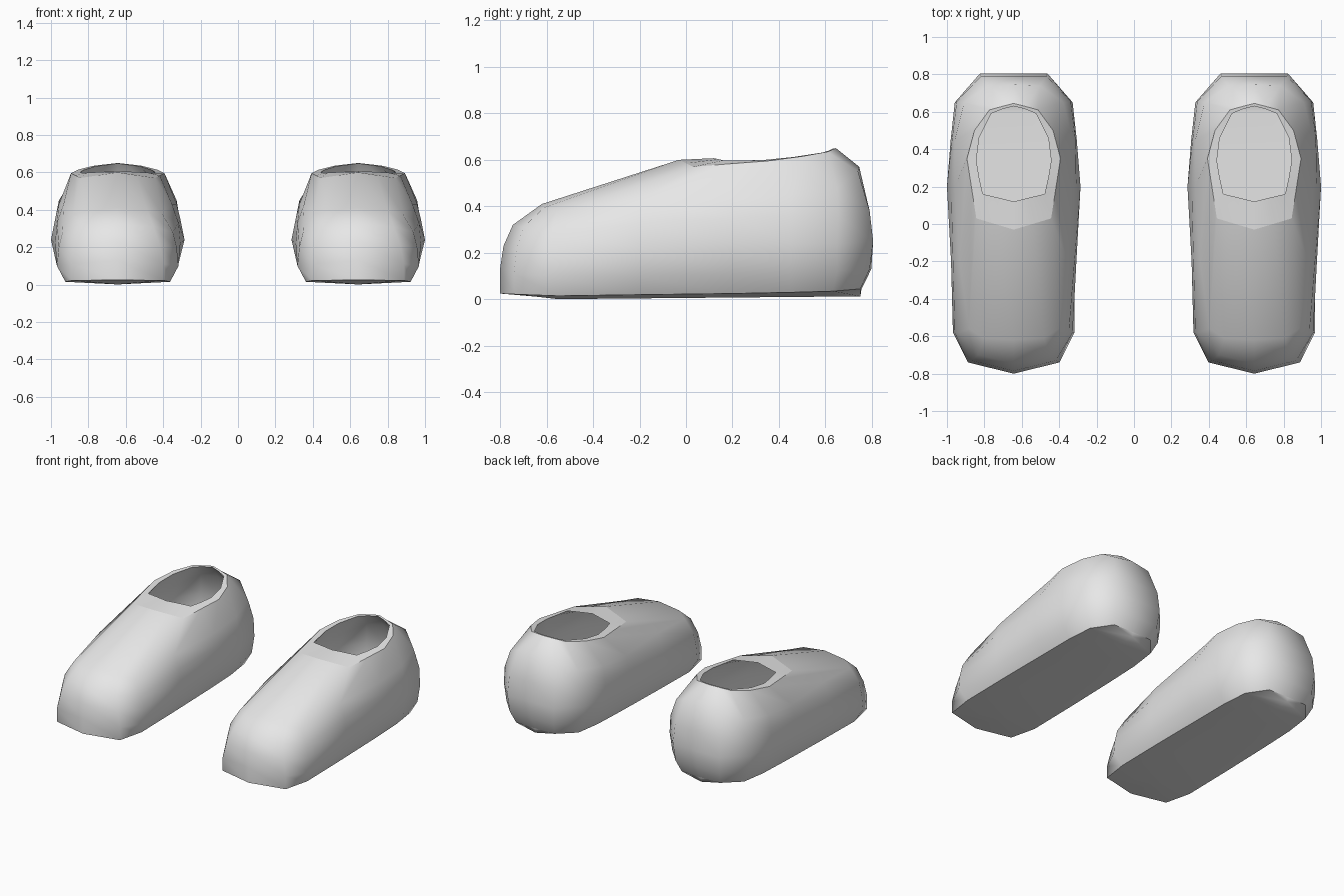
import bpy, bmesh
from mathutils import Vector

if "Cube" in bpy.data.objects:
    bpy.data.objects.remove(bpy.data.objects["Cube"])

# Half outlines, running from toe centre round one side to heel centre
inner_rim = [(0, .12, .607), (.08, .14, .603), (.165, .16, .598), (.185, .25, .597), (.20, .34, .60),
             (.185, .46, .612), (.12, .59, .632), (.06, .615, .64), (0, .63, .648)]
outer_rim = [(0, -.03, .60), (.10, 0, .585), (.20, .03, .57), (.225, .19, .583), (.25, .35, .595),
             (.21, .50, .615), (.13, .61, .635), (.065, .628, .643), (0, .645, .65)]
instep = [(0, -.62, .41), (.16, -.61, .395), (.24, -.56, .375), (.29, -.2, .43), (.315, .2, .43),
          (.315, .45, .45), (.265, .65, .48), (.14, .74, .55), (0, .745, .57)]
upper = [(0, -.745, .32), (.19, -.70, .31), (.295, -.58, .28), (.325, -.2, .33), (.335, .2, .35),
         (.33, .45, .36), (.305, .655, .36), (.175, .79, .38), (0, .79, .38)]
middle = [(0, -.785, .23), (.225, -.73, .21), (.315, -.58, .20), (.335, -.2, .22), (.357, .2, .24),
          (.337, .45, .24), (.315, .65, .24), (.18, .805, .25), (0, .805, .25)]
lower = [(0, -.80, .13), (.245, -.74, .11), (.325, -.58, .10), (.325, -.2, .10), (.325, .2, .11),
         (.32, .45, .11), (.295, .65, .12), (.17, .79, .13), (0, .797, .13)]
welt = [(0, -.80, .025), (.245, -.74, .022), (.28, -.55, .015), (.28, -.2, .02), (.275, .2, .025),
        (.27, .45, .03), (.25, .63, .035), (.15, .75, .045), (0, .755, .045)]

grey = bpy.data.materials.new("soft grey")
grey.diffuse_color = (.8, .8, .8, 1)
grey.use_nodes = True
grey.node_tree.nodes["Principled BSDF"].inputs["Base Color"].default_value = grey.diffuse_color


def lining(ring):
    """Shrink an outer ring slightly to line the inside."""
    c = Vector((0, 0, .30))
    return [c + (Vector(p) - c) * .94 for p in ring]


def add_ring(bm, half):
    """Full closed ring from a half outline."""
    pts = [Vector(p) for p in half]
    pts += [Vector((-p.x, p.y, p.z)) for p in pts[-2:0:-1]]
    return [bm.verts.new(p) for p in pts]


def cap(bm, ring, lift):
    """Close a ring with a shallow keel along its centre line."""
    n = len(ring)
    keel = {0: ring[0], n // 2: ring[n // 2]}
    for i in range(1, n // 2):
        y = ring[i].co.y if i > 1 else -.65
        z = .012 * (.65 + y) / 1.3 if i > 1 else .012
        keel[i] = bm.verts.new((0, y, z + lift))
    for i in range(n // 2):
        for a, b in ((ring[i], ring[i + 1]), (ring[-i], ring[-i - 1])):
            face = []
            for v in (a, b, keel[i + 1], keel[i]):
                if v not in face:
                    face.append(v)
            bm.faces.new(face)


def make_shoe(name, x):
    bm = bmesh.new()
    # Lining, collar and outer shell as one continuous stack of rings
    halves = [lining(r) for r in (welt, lower, middle, upper, instep)]
    halves += [inner_rim, outer_rim, instep, upper, middle, lower, welt]
    rings = [add_ring(bm, h) for h in halves]
    n = len(rings[0])
    for r0, r1 in zip(rings, rings[1:]):
        for i in range(n):
            j = (i + 1) % n
            bm.faces.new((r0[i], r0[j], r1[j], r1[i]))
    # Insole and sole
    cap(bm, rings[0], .035)
    cap(bm, rings[-1], 0)
    bmesh.ops.recalc_face_normals(bm, faces=bm.faces)
    for f in bm.faces:
        f.smooth = True
    # Crisp edges on the collar and around the sole
    for k in (0, 5, 6, -1):
        for i in range(n):
            e = bm.edges.get((rings[k][i], rings[k][(i + 1) % n]))
            e.smooth = False
    mesh = bpy.data.meshes.new(name)
    bm.to_mesh(mesh)
    bm.free()
    mesh.materials.append(grey)
    obj = bpy.data.objects.new(name, mesh)
    obj.location.x = x
    bpy.context.collection.objects.link(obj)


make_shoe("left_shoe", -.643)
make_shoe("right_shoe", .643)
